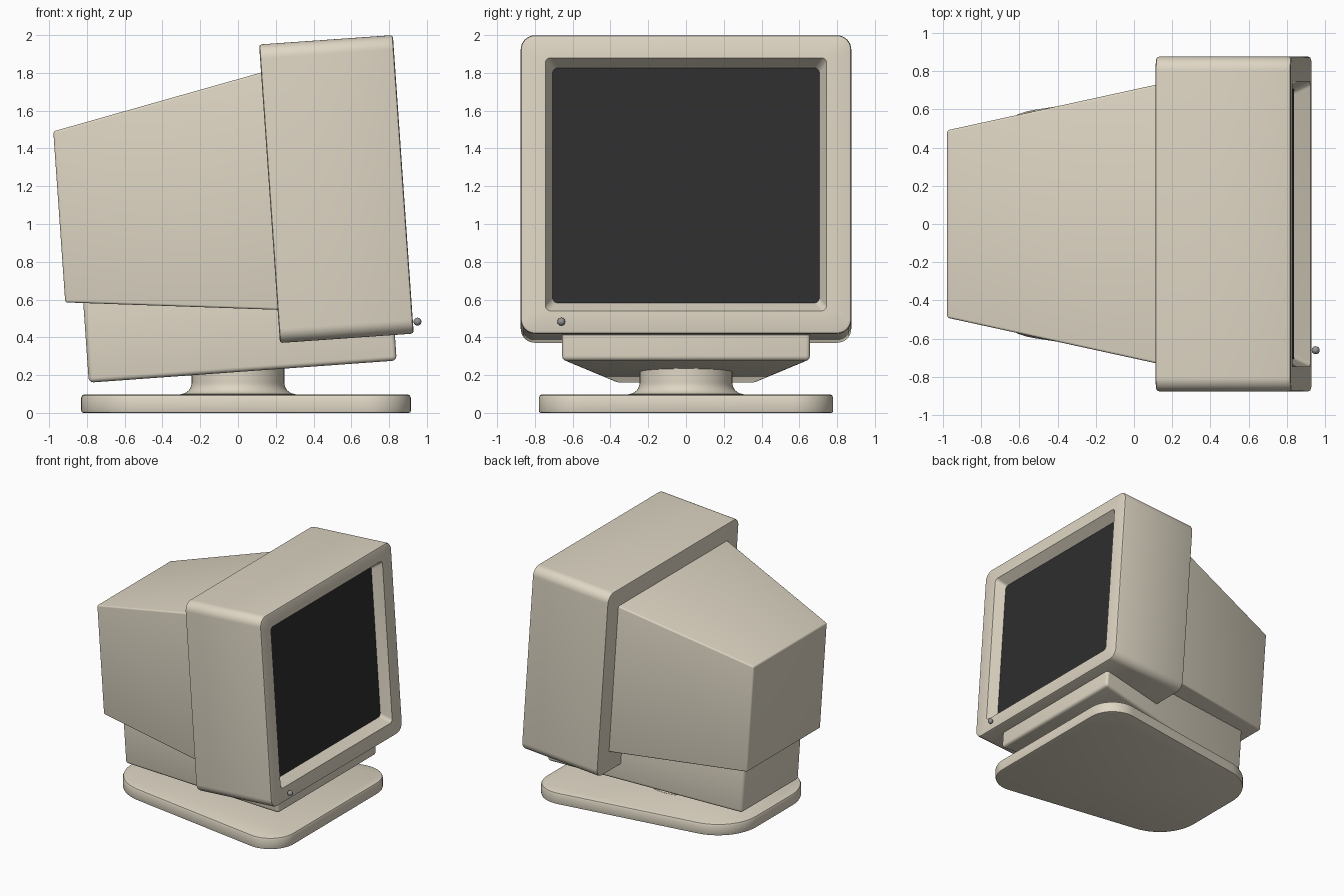
import bpy, bmesh
from math import radians, sin, cos, pi, tan
from mathutils import Matrix, Vector

if "Cube" in bpy.data.objects:
    bpy.data.objects.remove(bpy.data.objects["Cube"])

# Tilted frame of the monitor: local x = depth (screen at +x), local z = height
TILT = Matrix.Translation((0.521, 0, 1.185)) @ Matrix.Rotation(radians(-4), 4, 'Y')


def material(name, col):
    m = bpy.data.materials.new(name)
    m.diffuse_color = (*col, 1)
    m.use_nodes = True
    m.node_tree.nodes["Principled BSDF"].inputs["Base Color"].default_value = m.diffuse_color
    return m


BEIGE = material("beige_plastic", (0.73, 0.67, 0.55))
DARK = material("dark_glass", (0.027, 0.027, 0.027))
GREY = material("grey_plastic", (0.3, 0.3, 0.3))


def finish(name, bm, mat, matrix=Matrix()):
    bmesh.ops.recalc_face_normals(bm, faces=bm.faces)
    me = bpy.data.meshes.new(name)
    bm.to_mesh(me)
    bm.free()
    me.transform(matrix)
    me.materials.append(mat)
    ob = bpy.data.objects.new(name, me)
    bpy.context.collection.objects.link(ob)
    return ob


def round_poly(pts, radii, n=8):
    """Counter-clockwise 2D outline with each corner replaced by an arc."""
    out = []
    for i, p in enumerate(pts):
        p, r = Vector(p), radii[i]
        a = (Vector(pts[i - 1]) - p).normalized()
        b = (Vector(pts[(i + 1) % len(pts)]) - p).normalized()
        half = a.angle(b) / 2
        centre = p + (a + b).normalized() * r / sin(half)
        start = p + a * r / tan(half) - centre
        sweep = pi - 2 * half
        for k in range(n + 1):
            t = sweep * k / n
            out.append(centre + Vector((start.x * cos(t) - start.y * sin(t),
                                        start.x * sin(t) + start.y * cos(t))))
    return out


def rect(hw, hh, r):
    return round_poly([(-hw, -hh), (hw, -hh), (hw, hh), (-hw, hh)], [r] * 4)


def loft(name, rings, mat, matrix=Matrix(), cap_start=True, cap_end=True):
    """Skin a list of equal-length 3D rings."""
    bm = bmesh.new()
    rows = [[bm.verts.new(p) for p in ring] for ring in rings]
    n = len(rows[0])
    for a, b in zip(rows, rows[1:]):
        for i in range(n):
            j = (i + 1) % n
            bm.faces.new((a[i], a[j], b[j], b[i]))
    if cap_start:
        bm.faces.new(rows[0])
    if cap_end:
        bm.faces.new(rows[-1])
    return finish(name, bm, mat, matrix)


def tapered_box(name, back, front, bevel):
    """Box in the tilted frame; each end is (depth, half width, bottom, top)."""
    bm = bmesh.new()
    rows = [[bm.verts.new((x, y, z)) for y, z in ((-w, lo), (w, lo), (w, hi), (-w, hi))]
            for x, w, lo, hi in (back, front)]
    for r in rows:
        bm.faces.new(r)
    for i in range(4):
        j = (i + 1) % 4
        bm.faces.new((rows[0][i], rows[0][j], rows[1][j], rows[1][i]))
    bmesh.ops.bevel(bm, geom=bm.edges[:], offset=bevel, segments=4,
                    profile=0.5, affect='EDGES')
    return finish(name, bm, BEIGE, TILT)


# Front housing, wrapping over the bezel lip into the screen recess
W, H, R = 0.875, 0.792, 0.075
spec = [(-0.355, W - 0.015, H - 0.015, R - 0.015), (-0.351, W - 0.004, H - 0.004, R - 0.004),
        (-0.34, W, H, R), (0.34, W, H, R),
        (0.351, W - 0.004, H - 0.004, R - 0.004), (0.355, W - 0.015, H - 0.015, R - 0.015),
        (0.355, 0.745, 0.672, 0.03), (0.27, 0.705, 0.622, 0.03)]
loft("front_housing", [[(x, p.x, p.y) for p in rect(w, h, r)] for x, w, h, r in spec],
     BEIGE, TILT, cap_end=False)

# Screen at the bottom of the recess
loft("screen", [[(x, p.x, p.y) for p in rect(0.708, 0.625, 0.03)] for x in (0.25, 0.274)],
     DARK, TILT)

# Tapered rear housing and lower body
tapered_box("rear_housing", (-1.474, 0.49, -0.4985, 0.409), (-0.345, 0.732, -0.617, 0.645), 0.012)
tapered_box("lower_body", (-1.379, 0.38, -0.931, -0.45), (0.255, 0.66, -0.928, -0.45), 0.025)

# Power button
bm = bmesh.new()
bmesh.ops.create_uvsphere(bm, u_segments=24, v_segments=12, radius=0.021)
finish("power_button", bm, GREY, Matrix.Translation((0.95, -0.66, 0.483)))

# Swivel neck with a flared foot
profile = [(0.305, 0.09)]
profile += [(0.305 - 0.06 * sin(t), 0.16 - 0.06 * cos(t)) for t in [pi / 2 * k / 8 for k in range(9)]]
profile += [(0.245, 0.265)]
loft("swivel_neck", [[(r * cos(2 * pi * k / 64), r * sin(2 * pi * k / 64), z) for k in range(64)]
                     for r, z in profile], BEIGE)


# Foot plate: rounded trapezoid, wide below the screen
def foot_ring(inset, z):
    f, b, wf, wb = 0.915 - inset, -0.83 + inset, 0.815 - inset, 0.55 - inset
    outline = round_poly([(b, -wb), (f, -wf), (f, wf), (b, wb)],
                         [0.36 - inset, 0.22 - inset, 0.22 - inset, 0.36 - inset], 12)
    return [(p.x, p.y, z) for p in outline]


loft("foot_plate", [foot_ring(*s) for s in
                    ((0.012, 0), (0.003, 0.003), (0, 0.012), (0, 0.08),
                     (0.006, 0.093), (0.018, 0.098))], BEIGE)

# Smooth shading with crisp edges
for ob in bpy.context.collection.objects:
    ob.select_set(True)
    bpy.context.view_layer.objects.active = ob
bpy.ops.object.shade_smooth_by_angle(angle=radians(35))
